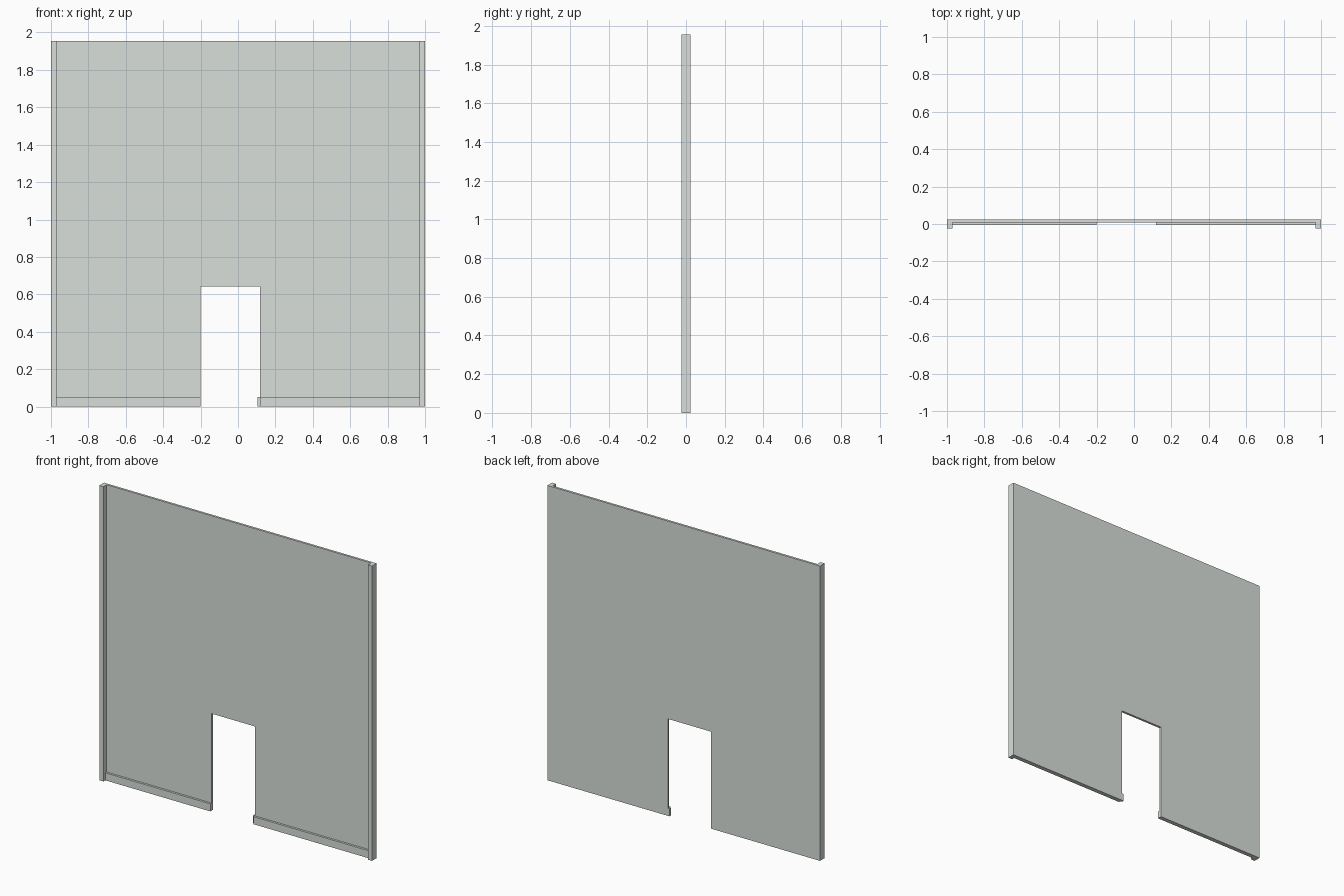
import bpy, bmesh

if "Cube" in bpy.data.objects:
    bpy.data.objects.remove(bpy.data.objects["Cube"])

W, H = 1.0, 1.955                 # half width, height
BACK, FACE, SKIRT, FRONT = 0.024, 0.009, -0.005, -0.024
POST = 0.03
DOOR_L, DOOR_R, DOOR_H = -0.2, 0.117, 0.643
STEP_X, STEP_H = 0.105, 0.05      # small step at the foot of the right jamb

mat = bpy.data.materials.new("wall_grey")
mat.diffuse_color = (0.70, 0.74, 0.70, 1)
mat.use_nodes = True
mat.node_tree.nodes["Principled BSDF"].inputs["Base Color"].default_value = mat.diffuse_color


def slab(name, outline, y0, y1):
    """Extrude an x/z outline from y0 to y1."""
    bm = bmesh.new()
    face = bm.faces.new([bm.verts.new((x, y0, z)) for x, z in outline])
    ext = bmesh.ops.extrude_face_region(bm, geom=[face])
    for v in ext["geom"]:
        if isinstance(v, bmesh.types.BMVert):
            v.co.y = y1
    # close the starting cap if the extrusion left it open
    bmesh.ops.holes_fill(bm, edges=[e for e in bm.edges if e.is_boundary])
    bmesh.ops.recalc_face_normals(bm, faces=bm.faces)
    me = bpy.data.meshes.new(name)
    bm.to_mesh(me)
    bm.free()
    me.materials.append(mat)
    ob = bpy.data.objects.new(name, me)
    bpy.context.collection.objects.link(ob)


def rect(x0, x1, z0, z1):
    return [(x0, z0), (x1, z0), (x1, z1), (x0, z1)]


# Wall panel with the doorway notch
slab("wall_panel", [(-W, 0), (DOOR_L, 0), (DOOR_L, DOOR_H), (DOOR_R, DOOR_H),
                    (DOOR_R, STEP_H), (STEP_X, STEP_H), (STEP_X, 0),
                    (W, 0), (W, H), (-W, H)], FACE, BACK)

# Edge posts
slab("left_post", rect(-W, -W + POST, 0, H), FRONT, FACE)
slab("right_post", rect(W - POST, W, 0, H), FRONT, FACE)

# Skirting boards
slab("left_skirting", rect(-W + POST, DOOR_L, 0, STEP_H), SKIRT, FACE)
slab("right_skirting", rect(DOOR_R, W - POST, 0, STEP_H), SKIRT, FACE)
